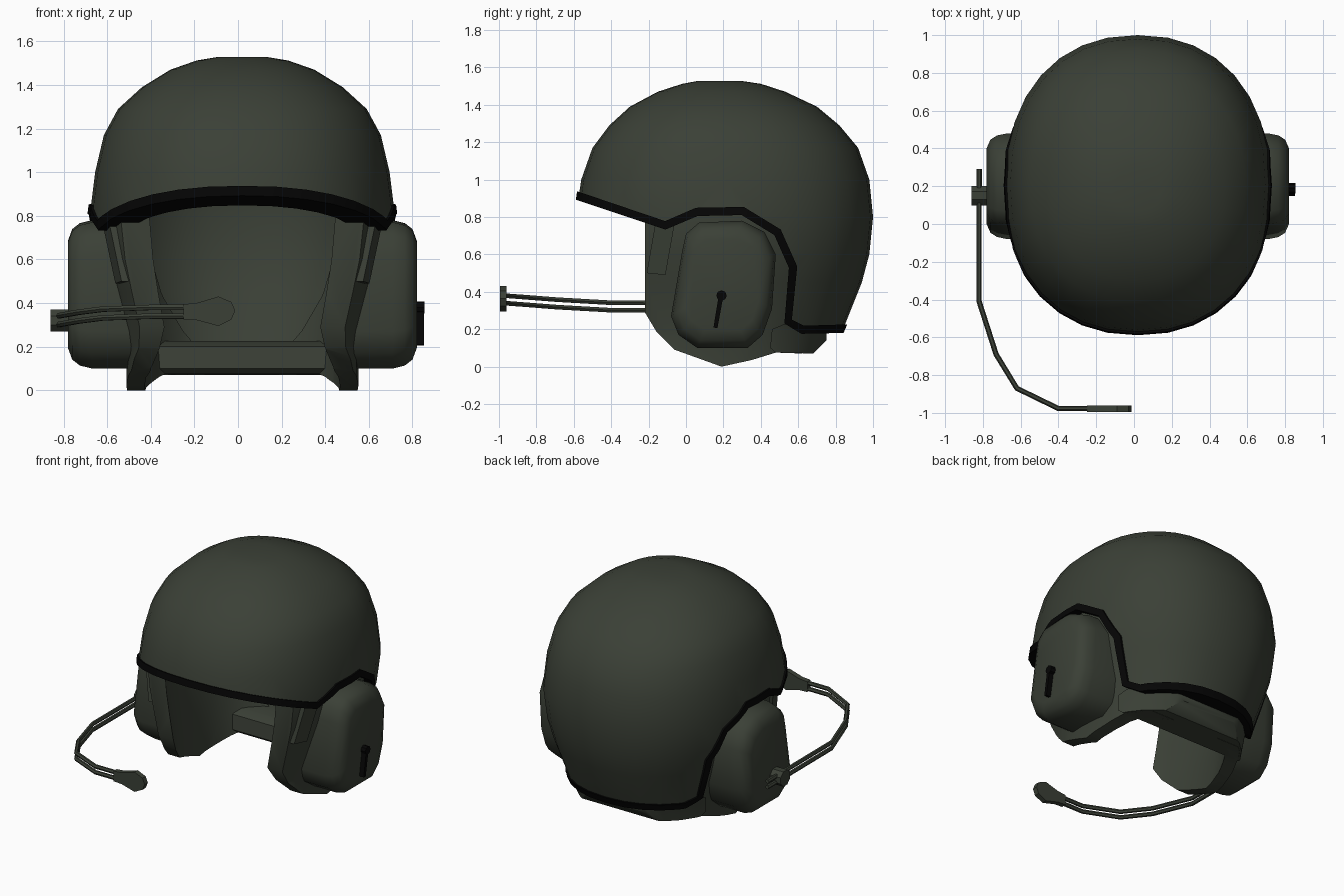
import bpy, bmesh, math
from mathutils import Vector

if "Cube" in bpy.data.objects:
    bpy.data.objects.remove(bpy.data.objects["Cube"])

CX = 0.02  # helmet middle in x


def material(name, rgb):
    m = bpy.data.materials.new(name)
    m.diffuse_color = (*rgb, 1)
    m.use_nodes = True
    m.node_tree.nodes["Principled BSDF"].inputs["Base Color"].default_value = m.diffuse_color
    return m


GREEN = material("olive_green", (0.043, 0.051, 0.037))
BLACK = material("black_rubber", (0.0015, 0.0015, 0.0015))


def make(name, verts, faces, mat, angle=35):
    me = bpy.data.meshes.new(name)
    me.from_pydata(verts, [], faces)
    bm = bmesh.new()
    bm.from_mesh(me)
    bmesh.ops.recalc_face_normals(bm, faces=bm.faces)
    bm.to_mesh(me)
    bm.free()
    me.materials.append(mat)
    ob = bpy.data.objects.new(name, me)
    bpy.context.collection.objects.link(ob)
    smooth(ob, angle)
    return ob


def smooth(ob, angle):
    bpy.ops.object.select_all(action='DESELECT')
    ob.select_set(True)
    bpy.context.view_layer.objects.active = ob
    bpy.ops.object.shade_smooth_by_angle(angle=math.radians(angle))


def loft(rings):
    """Closed solid through rings of equal length."""
    n = len(rings[0])
    verts = [p for r in rings for p in r]
    faces = [(k * n + i, k * n + (i + 1) % n, (k + 1) * n + (i + 1) % n, (k + 1) * n + i)
             for k in range(len(rings) - 1) for i in range(n)]
    faces += [tuple(range(n)), tuple(range((len(rings) - 1) * n, len(rings) * n))]
    return verts, faces


def prism(poly, x0, x1):
    return loft([[(x, y, z) for y, z in poly] for x in (x0, x1)])


# Dome rows: height, front y, back y, half width
ROWS = [(1.527, 0.06, 0.30, 0.12), (1.512, -0.02, 0.40, 0.21), (1.47, -0.15, 0.53, 0.33),
        (1.39, -0.30, 0.70, 0.46), (1.29, -0.41, 0.82, 0.57), (1.17, -0.50, 0.92, 0.635),
        (1.0, -0.56, 0.98, 0.675), (0.8, -0.59, 1.0, 0.70), (0.6, -0.58, 0.98, 0.675),
        (0.45, -0.57, 0.94, 0.635), (0.2, -0.53, 0.84, 0.57), (-0.1, -0.48, 0.72, 0.57)]
SEG = 32


def dome(d):
    rings = []
    for z, yf, yb, w in ROWS:
        zz = z - d * max(0, (z - 0.8) / 0.73)
        k = 1 - d / 0.75
        yc, ly = (yf + yb) / 2, (yb - yf) / 2 * k
        ring = []
        for i in range(SEG):
            a = 2 * math.pi * i / SEG
            s, c = math.sin(a), math.cos(a)
            ring.append((CX + math.copysign(abs(s) ** 0.9, s) * w * k,
                         yc + math.copysign(abs(c) ** 0.9, c) * ly, zz))
        rings.append(ring)
    return rings


def cut_dome(name, outer, inner, poly, mat):
    """Hollow dome between two offsets, kept only inside a side-view polygon."""
    a, b = dome(outer), dome(inner)
    v, f = loft(a + b[::-1])
    ob = make(name, v, f, mat)
    cutter = make("cutter", *prism(poly, -1.5, 1.5), mat)
    cutter.hide_render = True
    m = ob.modifiers.new("cut", 'BOOLEAN')
    m.operation, m.solver, m.object = 'INTERSECT', 'EXACT', cutter
    dg = bpy.context.evaluated_depsgraph_get()
    me = bpy.data.meshes.new_from_object(ob.evaluated_get(dg))
    ob.modifiers.clear()
    ob.data = me
    me.materials.clear()
    me.materials.append(mat)
    for p in me.polygons:
        p.material_index = 0
    bpy.data.objects.remove(cutter)
    smooth(ob, 35)


# Lower edge of the shell in side view
EDGE = [(-0.9, 1.0), (-0.58, 0.9), (-0.11, 0.743), (0.06, 0.815), (0.3, 0.82), (0.48, 0.71),
        (0.56, 0.53), (0.535, 0.235), (0.62, 0.185), (0.84, 0.19), (1.2, 0.19)]


def offset(path, d):
    out = []
    for i, p in enumerate(path):
        q0, q1 = Vector(path[max(i - 1, 0)]), Vector(path[min(i + 1, len(path) - 1)])
        p = Vector(p)
        n = Vector((0, 0))
        for t in (p - q0, q1 - p):
            if t.length > 0:
                t.normalize()
                n += Vector((-t.y, t.x))
        n.normalize()
        out.append(tuple(p + n * d))
    return out


# Shell and its rubber edge trim
cut_dome("helmet_shell", 0.0, 0.08, EDGE + [(1.2, 2), (-0.9, 2)], GREEN)
cut_dome("edge_trim", -0.012, 0.12, offset(EDGE, -0.01) + offset(EDGE, 0.035)[::-1], BLACK)

# Cheek liner
LINER = [(-0.22, 0.86), (-0.22, 0.29), (-0.16, 0.19), (-0.06, 0.09), (0.19, 0.0), (0.35, 0.035),
         (0.48, 0.075), (0.62, 0.07), (0.64, 0.23), (0.61, 0.45), (0.61, 0.86)]
cut_dome("cheek_liner", 0.05, 0.16, LINER, GREEN)

# Nape pad joining the cheeks across the back
NAPE = [(0.45, 0.10), (0.48, 0.075), (0.68, 0.07), (0.75, 0.14), (0.75, 0.20), (0.70, 0.225),
        (0.52, 0.225), (0.46, 0.20)]
cut_dome("nape_pad", 0.035, 0.6, NAPE, GREEN)

# Ear cups and strap tabs on both sides
CUP = [(-0.08, 0.27), (-0.02, 0.62), (0.0, 0.71), (0.07, 0.77), (0.3, 0.78), (0.42, 0.72),
       (0.48, 0.6), (0.46, 0.31), (0.41, 0.17), (0.33, 0.1), (0.06, 0.1), (-0.04, 0.17)]
STEPS = [(0.50, 1.0), (0.69, 1.0), (0.745, 0.96), (0.78, 0.88), (0.80, 0.72)]
for side, label in ((1, "right"), (-1, "left")):
    rings = [[(CX + side * x, 0.2 + (y - 0.2) * s, 0.44 + (z - 0.44) * s) for y, z in CUP]
             for x, s in STEPS]
    make(label + "_ear_cup", *loft(rings), GREEN, 50)
    tab = [(-0.21, 0.5), (-0.11, 0.49), (-0.06, 0.77), (-0.16, 0.79)]
    v, f = loft([[(CX + side * (x + (z - 0.5) * 0.16 + (y + 0.14) * 0.3), y, z) for y, z in tab]
                 for x in (0.54, 0.575)])
    make(label + "_strap_tab", v, f, GREEN)

# Black switch on the right cup
knob = [(0.19 + 0.028 * math.cos(i * math.pi / 4), 0.38 + 0.028 * math.sin(i * math.pi / 4))
        for i in range(8)]
make("switch_knob", *prism(knob, 0.81, 0.855), BLACK)
make("switch_lever", *prism([(0.175, 0.38), (0.147, 0.21), (0.168, 0.205), (0.2, 0.38)],
                            0.81, 0.853), BLACK)

# Microphone clamp on the left cup
clamp = [(0.15 + 0.055 * math.cos((i + .5) * math.pi / 4),
          0.32 + 0.055 * math.sin((i + .5) * math.pi / 4)) for i in range(8)]
make("boom_clamp", *prism(clamp, -0.86, -0.76), GREEN)

# Twin-wire microphone boom
BOOM = [(-0.82, 0.29, 0.32), (-0.82, -0.41, 0.322), (-0.73, -0.69, 0.338),
        (-0.62, -0.87, 0.352), (-0.4, -0.977, 0.36), (-0.22, -0.977, 0.36)]
for dz, label in ((0.02, "upper"), (-0.02, "lower")):
    cu = bpy.data.curves.new("boom", 'CURVE')
    cu.dimensions = '3D'
    cu.bevel_depth, cu.bevel_resolution, cu.use_fill_caps = 0.014, 1, True
    sp = cu.splines.new('POLY')
    sp.points.add(len(BOOM) - 1)
    for pt, (x, y, z) in zip(sp.points, BOOM):
        pt.co = (x, y, z + dz, 1)
    tmp = bpy.data.objects.new("boom", cu)
    bpy.context.collection.objects.link(tmp)
    dg = bpy.context.evaluated_depsgraph_get()
    me = bpy.data.meshes.new_from_object(tmp.evaluated_get(dg))
    bpy.data.objects.remove(tmp)
    me.materials.clear()
    me.materials.append(GREEN)
    ob = bpy.data.objects.new(label + "_boom_wire", me)
    bpy.context.collection.objects.link(ob)
    smooth(ob, 50)

# Microphone head
MIC = [(-0.25, 0.325), (-0.19, 0.322), (-0.09, 0.295), (-0.03, 0.325), (-0.013, 0.365),
       (-0.03, 0.405), (-0.09, 0.43), (-0.19, 0.4), (-0.25, 0.395)]
make("microphone", *loft([[(x, y, z) for x, z in MIC] for y in (-0.995, -0.96)]), GREEN)
